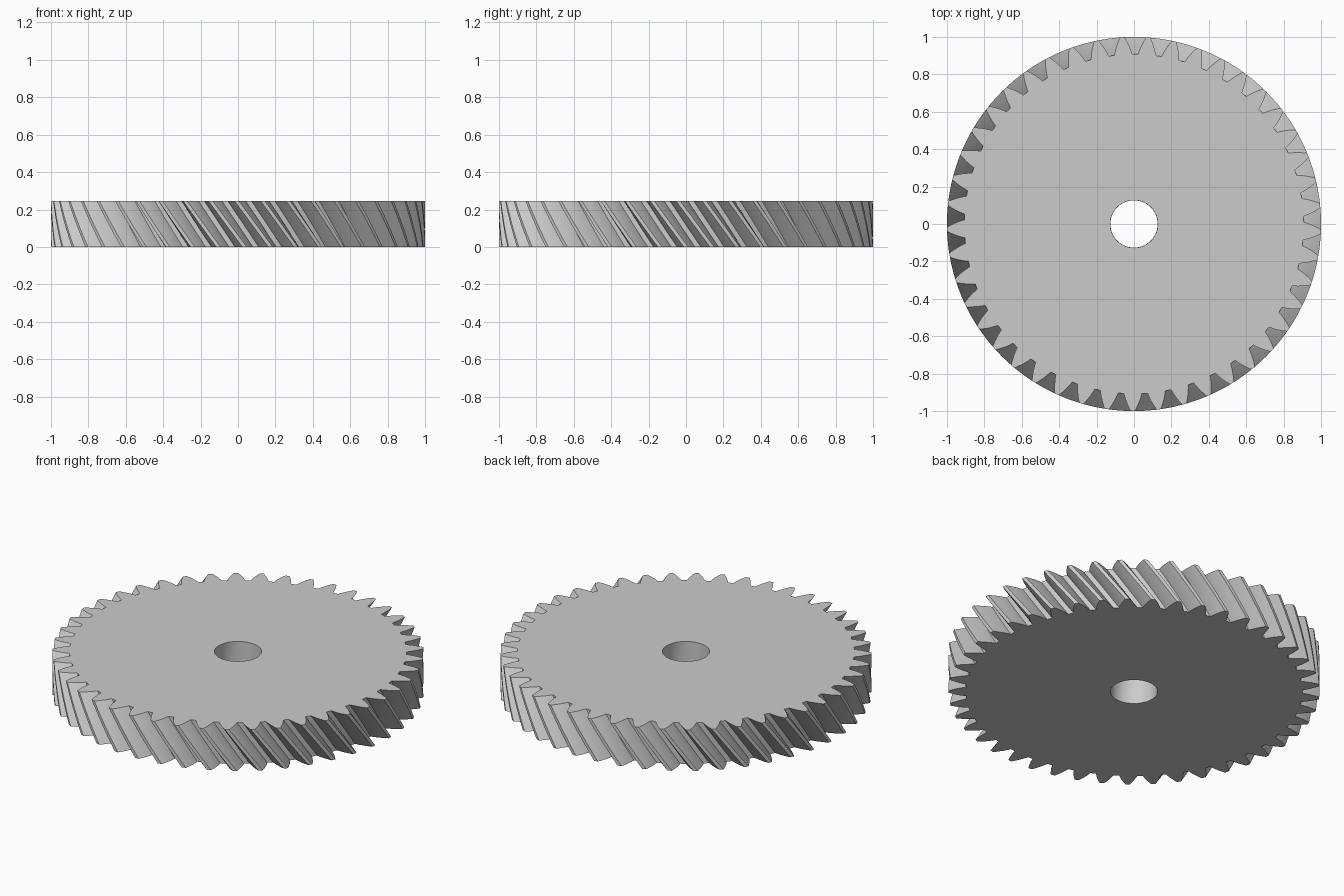
import bpy
import bmesh
from math import sin, cos, tan, acos, radians, pi

TEETH = 45
HEIGHT = 0.245
TWIST = radians(-10.4)      # turn of the teeth from bottom to top
SLICES = 12
FLANK_STEPS = 6
BORE = 0.127
MODULE = 2 / (TEETH + 2)    # tip radius is 1
PITCH_R = MODULE * TEETH / 2
ROOT_R = PITCH_R - MODULE * 7 / 6
PRESSURE = radians(24)
BASE_R = PITCH_R * cos(PRESSURE)

cube = bpy.data.objects.get("Cube")
if cube:
    bpy.data.objects.remove(cube, do_unlink=True)

metal = bpy.data.materials.new("light grey metal")
metal.use_nodes = True
grey = (0.6, 0.6, 0.6, 1)
metal.diffuse_color = grey
metal.node_tree.nodes["Principled BSDF"].inputs["Base Color"].default_value = grey


def involute(angle):
    return tan(angle) - angle


def half_tooth(r):
    """Half the angle a tooth spans at radius r."""
    return 0.95 * pi / (2 * TEETH) + involute(PRESSURE) - involute(acos(BASE_R / r))


# One tooth flank, then the whole outline as (radius, angle)
radii = [ROOT_R + (1 - ROOT_R) * i / FLANK_STEPS for i in range(FLANK_STEPS + 1)]
flank = [(r, half_tooth(r)) for r in radii]
tooth = [(r, -a) for r, a in flank] + flank[::-1]
outline = [(r, a + 2 * pi * t / TEETH) for t in range(TEETH) for r, a in tooth]

bm = bmesh.new()


def ring(z, bore=False):
    turn = TWIST * z / HEIGHT
    verts = []
    for r, a in outline:
        r = BORE if bore else r
        verts.append(bm.verts.new((r * cos(a + turn), r * sin(a + turn), z)))
    return verts


# Rings run from the bore, up the twisted teeth, and back to the bore
rings = [ring(0, True)]
rings += [ring(HEIGHT * i / SLICES) for i in range(SLICES + 1)]
rings.append(ring(HEIGHT, True))
count = len(outline)
for low, high in zip(rings, rings[1:] + rings[:1]):
    for i in range(count):
        j = (i + 1) % count
        bm.faces.new((low[i], low[j], high[j], high[i]))
bmesh.ops.recalc_face_normals(bm, faces=bm.faces)

mesh = bpy.data.meshes.new("helical_gear")
bm.to_mesh(mesh)
bm.free()
mesh.materials.append(metal)
gear = bpy.data.objects.new("helical_gear", mesh)
bpy.context.collection.objects.link(gear)
bpy.context.view_layer.objects.active = gear
gear.select_set(True)
bpy.ops.object.shade_smooth_by_angle(angle=radians(30))
